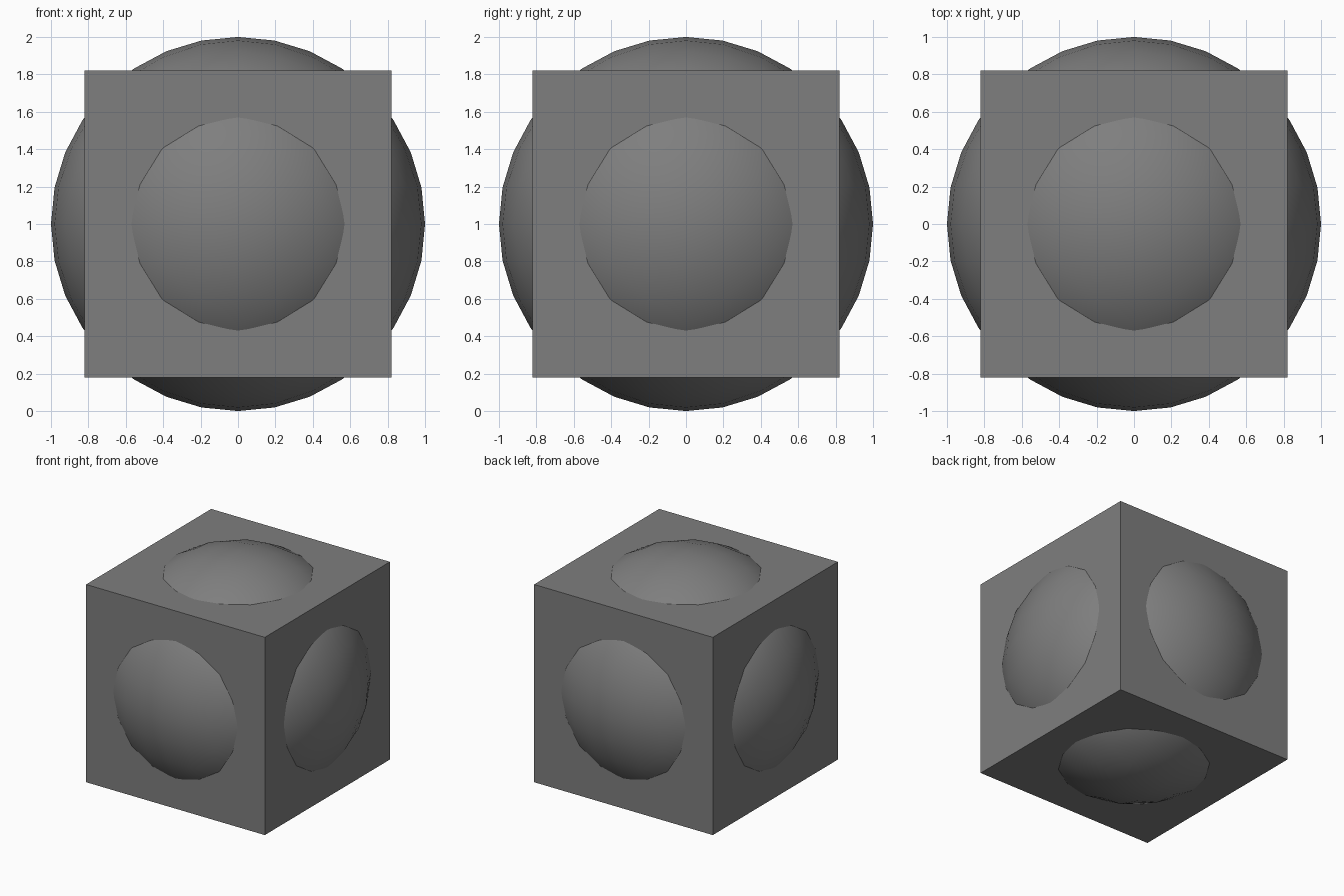
import bpy
import bmesh
from mathutils import Vector

default = bpy.data.objects.get("Cube")
if default:
    bpy.data.objects.remove(default, do_unlink=True)

CENTRE = Vector((0, 0, 1))
RADIUS = 1.0
BLOCK_SIDE = 1.64


def make_material(name, colour):
    mat = bpy.data.materials.new(name)
    mat.use_nodes = True
    mat.diffuse_color = colour
    mat.node_tree.nodes["Principled BSDF"].inputs["Base Color"].default_value = colour
    return mat


def make_object(name, bm, mat, smooth):
    bmesh.ops.recalc_face_normals(bm, faces=bm.faces[:])
    for face in bm.faces:
        face.smooth = smooth
    mesh = bpy.data.meshes.new(name)
    bm.to_mesh(mesh)
    bm.free()
    mesh.materials.append(mat)
    obj = bpy.data.objects.new(name, mesh)
    obj.location = CENTRE
    bpy.context.collection.objects.link(obj)
    return obj


grey = make_material("mid grey", (0.21, 0.21, 0.21, 1))

# Flat-sided block
bm = bmesh.new()
bmesh.ops.create_cube(bm, size=BLOCK_SIDE)
make_object("block", bm, grey, False)

# Round ball bulging through all six sides: an octahedron refined and rounded
bm = bmesh.new()
axes = [Vector(a) for a in ((1, 0, 0), (0, 1, 0), (0, 0, 1))]
tips = [bm.verts.new(axis * sign) for axis in axes for sign in (1, -1)]
for x in tips[0:2]:
    for y in tips[2:4]:
        for z in tips[4:6]:
            bm.faces.new((x, y, z))
for level in range(3):
    bmesh.ops.subdivide_edges(bm, edges=bm.edges[:], cuts=1, use_grid_fill=True)
    for vert in bm.verts:
        vert.co = vert.co.normalized() * RADIUS
make_object("ball", bm, grey, True)
